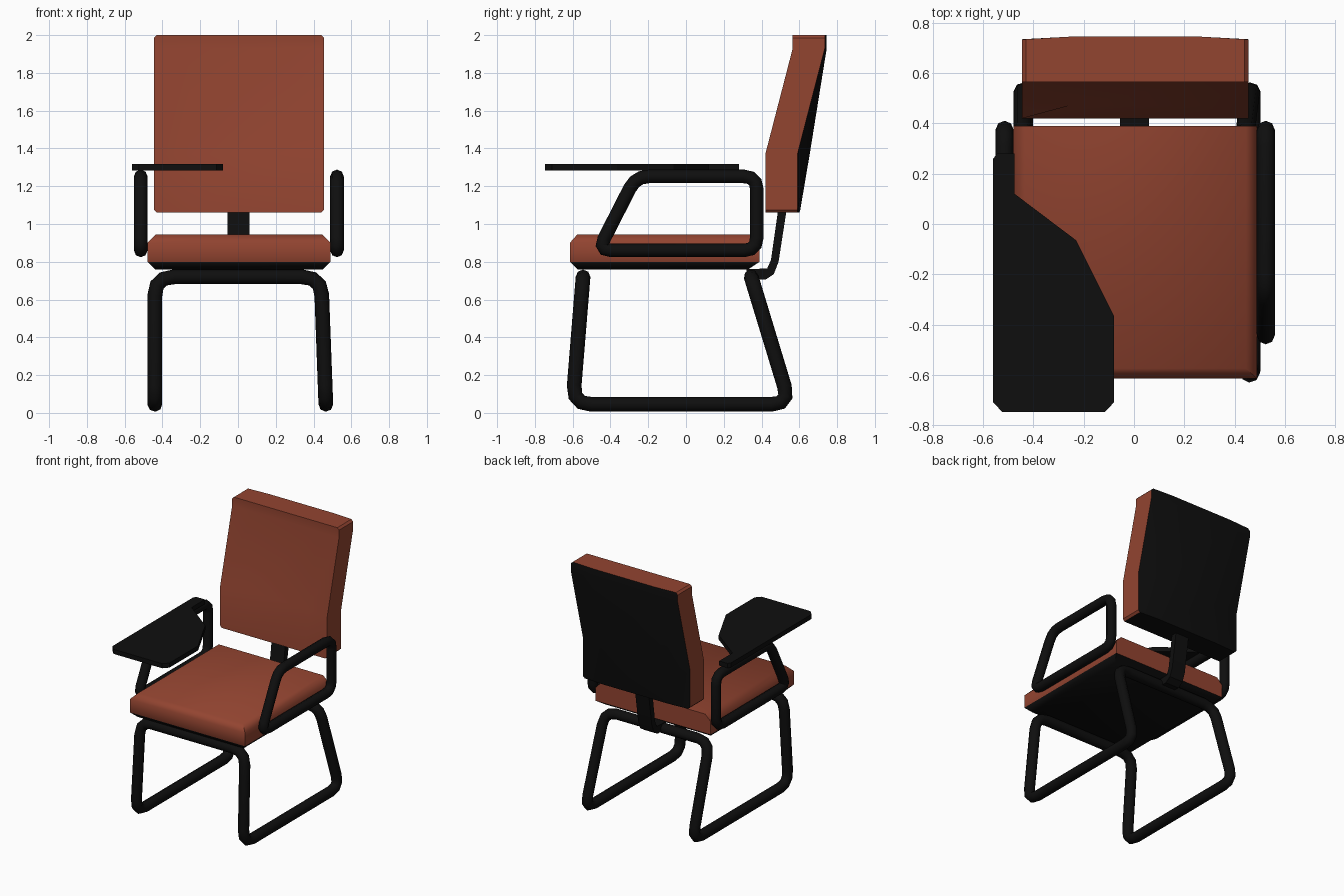
import bpy, bmesh, math
from mathutils import Vector

cube = bpy.data.objects.get("Cube")
if cube:
    bpy.data.objects.remove(cube, do_unlink=True)


def material(name, rgb):
    mat = bpy.data.materials.new(name)
    mat.use_nodes = True
    color = (*rgb, 1)
    mat.diffuse_color = color
    mat.node_tree.nodes["Principled BSDF"].inputs["Base Color"].default_value = color
    return mat


RED = material("rust_red_fabric", (0.29, 0.058, 0.03))
BLACK = material("black_plastic", (0.0045, 0.0045, 0.0045))


def smooth(obj, angle):
    bpy.ops.object.select_all(action="DESELECT")
    obj.select_set(True)
    bpy.context.view_layer.objects.active = obj
    bpy.ops.object.shade_smooth_by_angle(angle=math.radians(angle))


def loft(name, rings, mats, angle=20, is_black=None):
    """Skin equal-length rings of points and cap both ends."""
    bm = bmesh.new()
    loops = [[bm.verts.new(p) for p in ring] for ring in rings]
    n = len(loops[0])
    for a, b in zip(loops, loops[1:]):
        for i in range(n):
            j = (i + 1) % n
            bm.faces.new((a[i], a[j], b[j], b[i]))
    bm.faces.new(loops[0])
    bm.faces.new(loops[-1])
    bmesh.ops.recalc_face_normals(bm, faces=bm.faces)
    bm.normal_update()
    if is_black:
        for f in bm.faces:
            f.material_index = int(is_black(f))
    mesh = bpy.data.meshes.new(name)
    bm.to_mesh(mesh)
    bm.free()
    for m in mats:
        mesh.materials.append(m)
    obj = bpy.data.objects.new(name, mesh)
    bpy.context.collection.objects.link(obj)
    smooth(obj, angle)
    return obj


def tube(name, corners, radius, bend):
    """Closed round tube through the corners, each rounded off by the bend length."""
    pts = [Vector(c) for c in corners]
    path = []
    for i, p in enumerate(pts):
        a = p + (pts[i - 1] - p).normalized() * bend
        b = p + (pts[(i + 1) % len(pts)] - p).normalized() * bend
        for k in range(4):
            t = k / 3
            path.append(a * (1 - t) ** 2 + p * 2 * t * (1 - t) + b * t ** 2)
    curve = bpy.data.curves.new(name, "CURVE")
    curve.dimensions = "3D"
    curve.bevel_depth = radius
    curve.bevel_resolution = 2
    spline = curve.splines.new("POLY")
    spline.points.add(len(path) - 1)
    for sp, co in zip(spline.points, path):
        sp.co = (*co, 1)
    spline.use_cyclic_u = True
    curve.materials.append(BLACK)
    obj = bpy.data.objects.new(name, curve)
    bpy.context.collection.objects.link(obj)
    bpy.ops.object.select_all(action="DESELECT")
    obj.select_set(True)
    bpy.context.view_layer.objects.active = obj
    bpy.ops.object.convert(target="MESH")
    smooth(bpy.context.object, 50)


# Seat cushion with a chamfered top and a black tapered pan
def seat_ring(z, side, front, back):
    x0, x1, y0, y1 = -0.48 + side, 0.49 - side, -0.615 + front, 0.39 - back
    return [(x0, y0, z), (x1, y0, z), (x1, y1, z), (x0, y1, z)]


loft("seat",
     [seat_ring(0.76, 0.04, 0.04, 0.06), seat_ring(0.80, 0, 0, 0),
      seat_ring(0.90, 0, 0, 0), seat_ring(0.945, 0.045, 0.04, 0)],
     [RED, BLACK], 50, lambda f: f.calc_center_median().z < 0.79)


# Backrest: straight slanted middle, side wings bent forward, black rear shell
def back_ring(z, front_mid, front_side, rear_mid, rear_side, inset):
    xs = [-0.445 + inset, -0.26, 0.27, 0.455 - inset]
    front = zip(xs, (front_side, front_mid, front_mid, front_side))
    rear = zip(xs[::-1], (rear_side, rear_mid, rear_mid, rear_side))
    return [(x, y, z) for x, y in [*front, *rear]]


loft("backrest",
     [back_ring(1.06, 0.42, 0.42, 0.60, 0.59, 0.015),
      back_ring(1.075, 0.42, 0.42, 0.605, 0.59, 0),
      back_ring(1.37, 0.47, 0.42, 0.655, 0.59, 0),
      back_ring(1.93, 0.565, 0.565, 0.745, 0.735, 0),
      back_ring(1.985, 0.565, 0.565, 0.745, 0.735, 0),
      back_ring(2.0, 0.565, 0.565, 0.745, 0.735, 0.015)],
     [RED, BLACK], 30,
     lambda f: f.normal.y > 0.5 or (f.normal.z < -0.9))

# Curved flat post joining seat and backrest
post = [(0.32, 0.71), (0.42, 0.705), (0.465, 0.735), (0.49, 0.80), (0.535, 1.09),
        (0.49, 1.09), (0.45, 0.81), (0.43, 0.765), (0.32, 0.76)]
loft("back_post", [[(x, y, z) for y, z in post] for x in (-0.055, 0.06)], [BLACK], 30)

# Continuous leg frame: both side loops joined under the seat front and rear
side = [(0.44, -0.545, 0.72), (0.465, -0.6, 0.045), (0.465, 0.55, 0.045), (0.44, 0.345, 0.72)]
other = [(-0.44, y, z) for _, y, z in reversed(side)]
tube("leg_frame", side + other, 0.039, 0.1)

# Armrest loops
arm = [(-0.465, 0.86), (-0.265, 1.252), (0.375, 1.252), (0.375, 0.86)]
for name, x in (("left_armrest", 0.524), ("right_armrest", -0.515)):
    tube(name, [(x, y, z) for y, z in arm], 0.036, 0.07)

# Writing tablet on the right armrest
tablet = [(-0.56, 0.26), (-0.56, -0.71), (-0.525, -0.747), (-0.115, -0.747),
          (-0.08, -0.71), (-0.08, -0.365), (-0.23, -0.065), (-0.475, 0.12),
          (-0.475, 0.28), (-0.545, 0.28)]
loft("writing_tablet", [[(x, y, z) for x, y in tablet] for z in (1.283, 1.318)], [BLACK])
